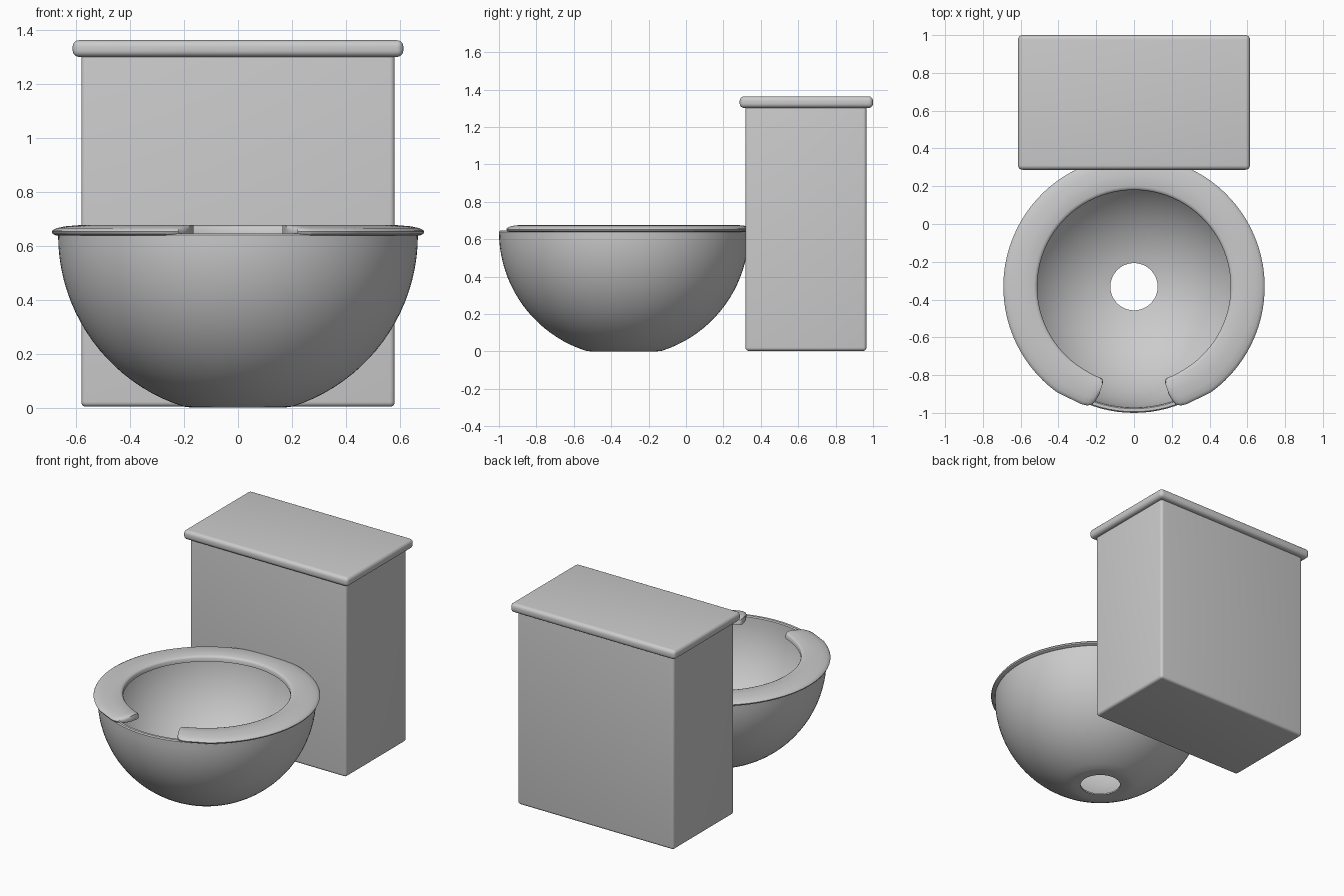
import bpy, bmesh
from math import sin, cos, asin, sqrt, radians, pi

if "Cube" in bpy.data.objects:
    bpy.data.objects.remove(bpy.data.objects["Cube"])

CY = -0.332      # y centre of bowl and seat


def finish(name, bm, angle=35):
    bmesh.ops.recalc_face_normals(bm, faces=bm.faces[:])
    me = bpy.data.meshes.new(name)
    bm.to_mesh(me)
    bm.free()
    ob = bpy.data.objects.new(name, me)
    bpy.context.collection.objects.link(ob)
    bpy.ops.object.select_all(action='DESELECT')
    ob.select_set(True)
    bpy.context.view_layer.objects.active = ob
    bpy.ops.object.shade_smooth_by_angle(angle=radians(angle))
    return ob


def skin(bm, rings, closed):
    """Join closed cross-sections into a tube; cap the ends if it is open."""
    rows = [[bm.verts.new(p) for p in ring] for ring in rings]
    n = len(rows[0])
    for i in range(len(rows) - (0 if closed else 1)):
        a, b = rows[i], rows[(i + 1) % len(rows)]
        for j in range(n):
            k = (j + 1) % n
            bm.faces.new((a[j], a[k], b[k], b[j]))
    if not closed:
        bm.faces.new(rows[0])
        bm.faces.new(rows[-1][::-1])


def polar(angle, r, z):
    # angle is measured from the front (-y)
    return (r * sin(angle), CY - r * cos(angle), z)


def rounded_box(name, x, y0, y1, z0, z1, bevel):
    bm = bmesh.new()
    bmesh.ops.create_cube(bm, size=1)
    for v in bm.verts:
        v.co = (v.co.x * 2 * x, (y0 + y1) / 2 + v.co.y * (y1 - y0),
                (z0 + z1) / 2 + v.co.z * (z1 - z0))
    bmesh.ops.bevel(bm, geom=bm.edges[:], offset=bevel, segments=5,
                    profile=0.5, affect='EDGES')
    return finish(name, bm)


# Tank and its overhanging lid
rounded_box("tank", 0.582, 0.318, 0.965, 0.003, 1.32, 0.018)
rounded_box("tank_lid", 0.614, 0.287, 1.0, 1.302, 1.364, 0.024)

# Bowl: lathed hemispherical shell with a drain hole through the bottom
RO, RI, ZC, HOLE = 0.668, 0.64, 0.64, 0.125


def arc(r, start, steps=20):
    end = pi / 2
    angs = [start + (end - start) * i / steps for i in range(steps + 1)]
    return [(r * sin(a), ZC - r * cos(a)) for a in angs]


outer = arc(RO, asin(sqrt(RO ** 2 - (ZC - 0.004) ** 2) / RO))
inner = arc(RI, asin(HOLE / RI))
profile = ([(HOLE, 0.003), (0.175, 0.0)] + outer
           + [(RO - 0.006, 0.647), (RI + 0.006, 0.647)] + inner[::-1])
bm = bmesh.new()
N = 96
skin(bm, [[polar(2 * pi * i / N, r, z) for r, z in profile] for i in range(N)], True)
finish("bowl", bm)

# Seat: open-front ring; stations give angle, inner radius, outer radius
half = [(17.9, 0.535, 0.60), (18.6, 0.52, 0.635), (19.6, 0.514, 0.662),
        (21.5, 0.513, 0.676), (24, 0.514, 0.681), (29, 0.512, 0.682)]
ring = [(36 + 288 * i / 72, 0.512, 0.692) for i in range(73)]
stations = half + ring + [(360 - a, i, o) for a, i, o in half[::-1]]
# Cross-section: fraction of the width from the inner edge, height
section = [(0.0, 0.640), (0.0, 0.664), (0.03, 0.672), (0.10, 0.677), (0.45, 0.677),
           (0.72, 0.673), (0.90, 0.666), (0.98, 0.659), (1.0, 0.653),
           (0.98, 0.645), (0.92, 0.639), (0.80, 0.637)]
bm = bmesh.new()
skin(bm, [[polar(radians(a), ri + t * (ro - ri), z) for t, z in section]
          for a, ri, ro in stations], False)
finish("seat", bm)
